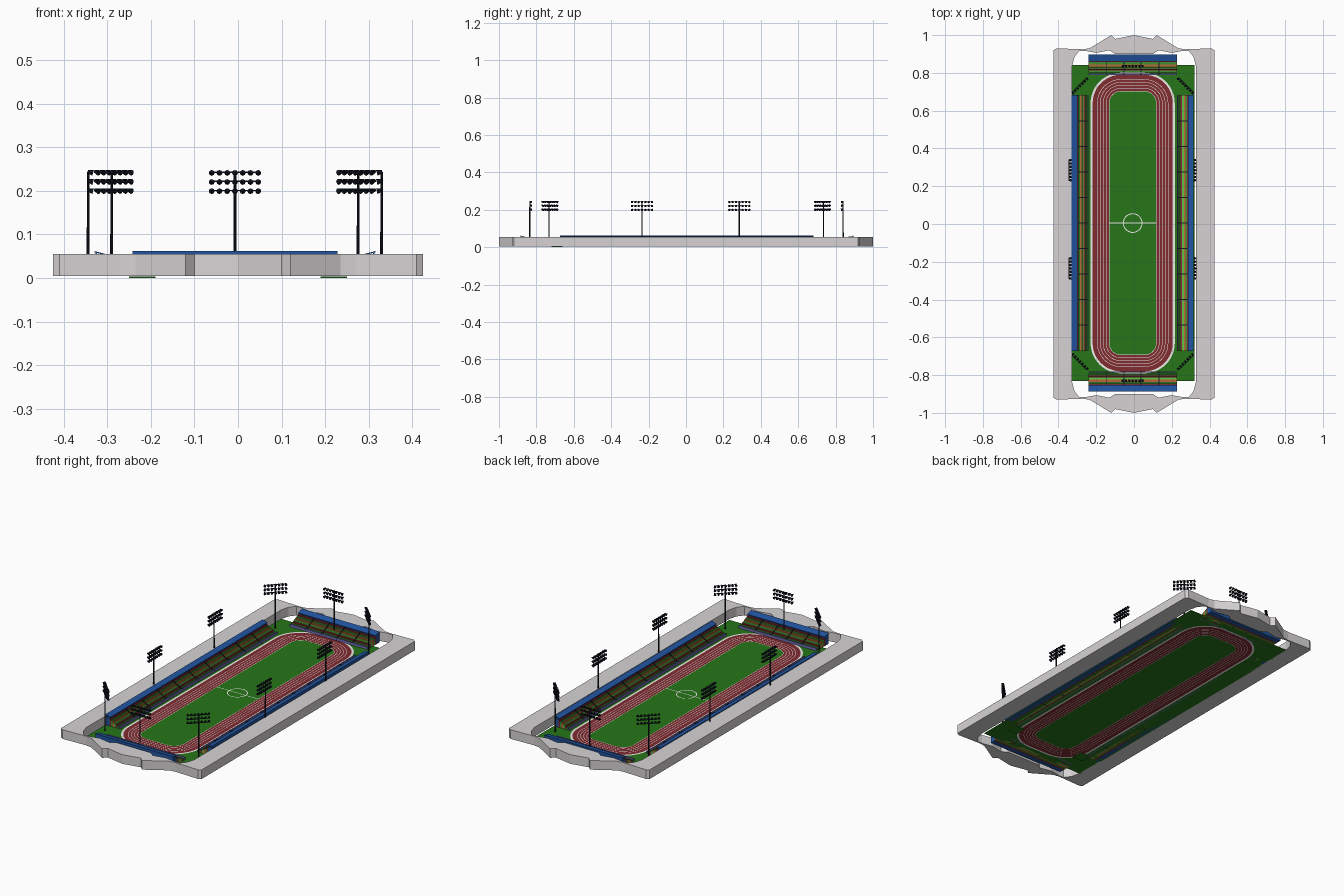
import bpy, bmesh, math
from mathutils import Matrix, Vector

if "Cube" in bpy.data.objects:
    bpy.data.objects.remove(bpy.data.objects["Cube"])

CENTRE = Matrix.Translation((-0.007, 0.005, 0))   # arena sits slightly off the wall's centre
FLOOR = 0.005


def material(name, *rgb):
    m = bpy.data.materials.new(name)
    m.diffuse_color = (*rgb, 1)
    m.use_nodes = True
    m.node_tree.nodes["Principled BSDF"].inputs["Base Color"].default_value = m.diffuse_color
    return m


GREEN = material("grass", 0.02, 0.18, 0.01)
RED = material("track_red", 0.22, 0.025, 0.03)
WHITE = material("line_white", 0.85, 0.85, 0.82)
BLUE = material("stand_blue", 0.015, 0.09, 0.36)
LILAC = material("barrier_lilac", 0.16, 0.15, 0.45)
LIME = material("seat_lime", 0.12, 0.55, 0.06)
SEATGREEN = material("seat_green", 0.05, 0.28, 0.03)
ORANGE = material("seat_orange", 0.5, 0.13, 0.04)
DARK = material("dark_metal", 0.008, 0.01, 0.02)
CONCRETE = material("concrete", 0.68, 0.65, 0.66)


def finish(name, bm, mat, matrix=Matrix()):
    bmesh.ops.transform(bm, matrix=matrix, verts=bm.verts)
    bmesh.ops.recalc_face_normals(bm, faces=bm.faces)
    me = bpy.data.meshes.new(name)
    bm.to_mesh(me)
    bm.free()
    me.materials.append(mat)
    ob = bpy.data.objects.new(name, me)
    bpy.context.collection.objects.link(ob)
    return ob


def add_box(bm, lo, hi):
    lo, hi = Vector(lo), Vector(hi)
    m = Matrix.Translation((lo + hi) / 2) @ Matrix.Diagonal((*(hi - lo), 1))
    bmesh.ops.create_cube(bm, size=1, matrix=m)


def add_prism(bm, profile, half):
    """Extrude a (depth, height) profile along local x."""
    a = [bm.verts.new((-half, d, z)) for d, z in profile]
    b = [bm.verts.new((half, d, z)) for d, z in profile]
    n = len(a)
    bm.faces.new(a)
    bm.faces.new(b[::-1])
    for i in range(n):
        bm.faces.new((a[i], b[i], b[(i + 1) % n], a[(i + 1) % n]))


# ---- outer wall: quarter outline of (outer, inner) pairs, mirrored twice
quarter = [((0, 1.0), (0, .9)), ((.10, .98), (.10, .9)), ((.12, 1.0), (.13, .92)),
           ((.235, .93), (.2, .906)), ((.27, .925), (.26, .917)), ((.41, .93), (.29, .917)),
           ((.425, .92), (.315, .885)), ((.425, .84), (.327, .84)), ((.425, 0), (.327, 0))]


def flip(pairs, sx, sy):
    return [tuple((x * sx, y * sy) for x, y in p) for p in pairs]


ring = (quarter[:-1] + flip(quarter, 1, -1)[::-1][:-1]
        + flip(quarter, -1, -1)[:-1] + flip(quarter, -1, 1)[::-1][:-1])
bm = bmesh.new()
rows = []
for o, i in ring:
    rows.append([bm.verts.new((*p, z)) for p, z in
                 ((o, FLOOR), (o, .055), (i, .055), (i, FLOOR))])
for k, a in enumerate(rows):
    b = rows[(k + 1) % len(rows)]
    for j in range(4):
        bm.faces.new((a[j], b[j], b[(j + 1) % 4], a[(j + 1) % 4]))
finish("outer_wall", bm, CONCRETE)

# ---- field and track: concentric rounded rectangles
CX, CY, SEG = 0.062, 0.635, 12


def outline(r):
    pts = []
    for q, (sx, sy) in enumerate(((1, 1), (-1, 1), (-1, -1), (1, -1))):
        for k in range(SEG + 1):
            t = (q + k / SEG) * math.pi / 2
            pts.append((sx * CX + r * math.cos(t), sy * CY + r * math.sin(t)))
    return pts


def rect_outline(hx, hy):
    pts = []
    for q, (sx, sy) in enumerate(((1, 1), (-1, 1), (-1, -1), (1, -1))):
        for k in range(SEG + 1):
            t = (q + k / SEG) * math.pi / 2
            c, s = math.cos(t), math.sin(t)
            m = max(abs(c), abs(s))
            pts.append((sx * CX + (hx - CX) * c / m, sy * CY + (hy - CY) * s / m))
    return pts


def sheet(name, inner, outer, mat, z=FLOOR):
    bm = bmesh.new()
    o = [bm.verts.new((*p, z)) for p in outer]
    if inner:
        i = [bm.verts.new((*p, z)) for p in inner]
        for k in range(len(o)):
            j = (k + 1) % len(o)
            bm.faces.new((i[k], o[k], o[j], i[j]))
    else:
        bm.faces.new(o)
    for f in bm.faces:
        f.normal_update()
        if f.normal.z < 0:
            f.normal_flip()
    me_ob = finish(name, bm, mat, CENTRE)
    if me_ob.data.polygons[0].normal.z < 0:
        me_ob.data.flip_normals()


sheet("infield", None, outline(.062), GREEN)
r, lane, line = .062, .0155, .0025
for n in range(5):
    sheet(f"lane_line_{n}", outline(r), outline(r + line), WHITE)
    sheet(f"lane_{n}", outline(r + line), outline(r + lane), RED)
    r += lane
sheet("track_inner_margin", outline(r), outline(.150), RED)
sheet("track_border", outline(.150), outline(.161), WHITE)
sheet("outer_grass", outline(.161), rect_outline(.327, .837), GREEN)

# halfway line and centre circle
circle = lambda rad: [(rad * math.cos(k * math.pi / 20), rad * math.sin(k * math.pi / 20)) for k in range(40)]
sheet("centre_circle", circle(.047), circle(.052), WHITE, FLOOR + .001)
sheet("halfway_line", None, [(-.124, -.002), (.124, -.002), (.124, .002), (-.124, .002)], WHITE, FLOOR + .001)

# shallow footings under the front bends
bm = bmesh.new()
for s in (-1, 1):
    add_box(bm, (s * .22 - .03, -.72, 0), (s * .22 + .03, -.66, FLOOR - .001))
finish("footing", bm, GREEN)

# ---- grandstands: local x along the stand, local y outward
ROWS = (SEATGREEN, RED, LIME, ORANGE, SEATGREEN, RED)


def stand(name, half, depth, aisles, matrix):
    bm = bmesh.new()
    add_box(bm, (-half, 0, FLOOR), (half, depth * .06, .019))
    finish(name + "_front_barrier", bm, LILAC, matrix)
    n, d0, d1 = len(ROWS), depth * .1, depth * .72
    step = (d1 - d0) / n
    for k, mat in enumerate(ROWS):
        top = .014 + k * .0055
        d = d0 + k * step
        bm = bmesh.new()
        add_prism(bm, [(d, FLOOR), (d, top), (d + step * .6, top), (d + step * .7, top + .003),
                       (d + step, top + .003), (d + step, FLOOR)], half)
        finish(f"{name}_seat_row_{k}", bm, mat, matrix)
    # aisles running up the tiers
    bm = bmesh.new()
    for a in aisles:
        add_box(bm, (a - .0025, 0, FLOOR), (a + .0025, d0 * .9, .0195))
        for k in range(n):
            add_box(bm, (a - .0025, d0 + k * step, FLOOR),
                    (a + .0025, d0 + (k + 1) * step, .0185 + k * .0055))
    finish(name + "_aisles", bm, DARK, matrix)
    # back wall and sloping canopy
    bm = bmesh.new()
    add_box(bm, (-half, d1, FLOOR), (half, depth * .97, .047))
    add_prism(bm, [(depth * .66, .051), (depth, .059), (depth, .062), (depth * .66, .054)], half)
    add_box(bm, (-half, depth * .93, .045), (half, depth * .97, .0585))
    finish(name + "_back_and_canopy", bm, BLUE, matrix)


def place(angle, dist):
    return CENTRE @ Matrix.Rotation(angle, 4, 'Z') @ Matrix.Translation((0, dist, 0))


side_aisles = [-.54 + .135 * k for k in range(9)]
end_aisles = (-.14, -.045, .045, .14)
stand("left_stand", .678, .089, side_aisles, place(math.pi / 2, .234))
stand("right_stand", .678, .089, side_aisles, place(-math.pi / 2, .234))
stand("back_stand", .235, .108, end_aisles, place(0, .785))
stand("front_stand", .235, .108, end_aisles, place(math.pi, .785))

# ---- floodlights: lamps face local -y


def floodlight(name, x, y, angle):
    bm = bmesh.new()
    bmesh.ops.create_cone(bm, cap_ends=True, segments=8, radius1=.0036, radius2=.003, depth=.238,
                          matrix=Matrix.Translation((0, 0, FLOOR + .119)))
    for z in (.201, .222, .243):
        add_box(bm, (-.055, -.002, z - .0015), (.055, .002, z + .0015))
        for k in range(7):
            m = (Matrix.Translation(((k - 3) * .0178, -.005, z)) @
                 Matrix.Rotation(math.radians(105), 4, 'X'))
            bmesh.ops.create_cone(bm, cap_ends=True, segments=8, radius1=.0035, radius2=.0068,
                                  depth=.013, matrix=m)
    finish(name, bm, DARK, CENTRE @ Matrix.Translation((x, y, 0)) @ Matrix.Rotation(angle, 4, 'Z'))


for s, label in ((-1, "left"), (1, "right")):
    for k, y in enumerate((-.24, .28)):
        floodlight(f"{label}_floodlight_{k}", s * .337, y, -s * math.pi / 2)
    floodlight(f"{label}_back_corner_floodlight", s * .283, .73, -s * math.pi / 4)
    floodlight(f"{label}_front_corner_floodlight", s * .283, -.738, -s * math.pi * 3 / 4)
floodlight("back_floodlight", 0, .835, 0)
floodlight("front_floodlight", 0, -.84, math.pi)
